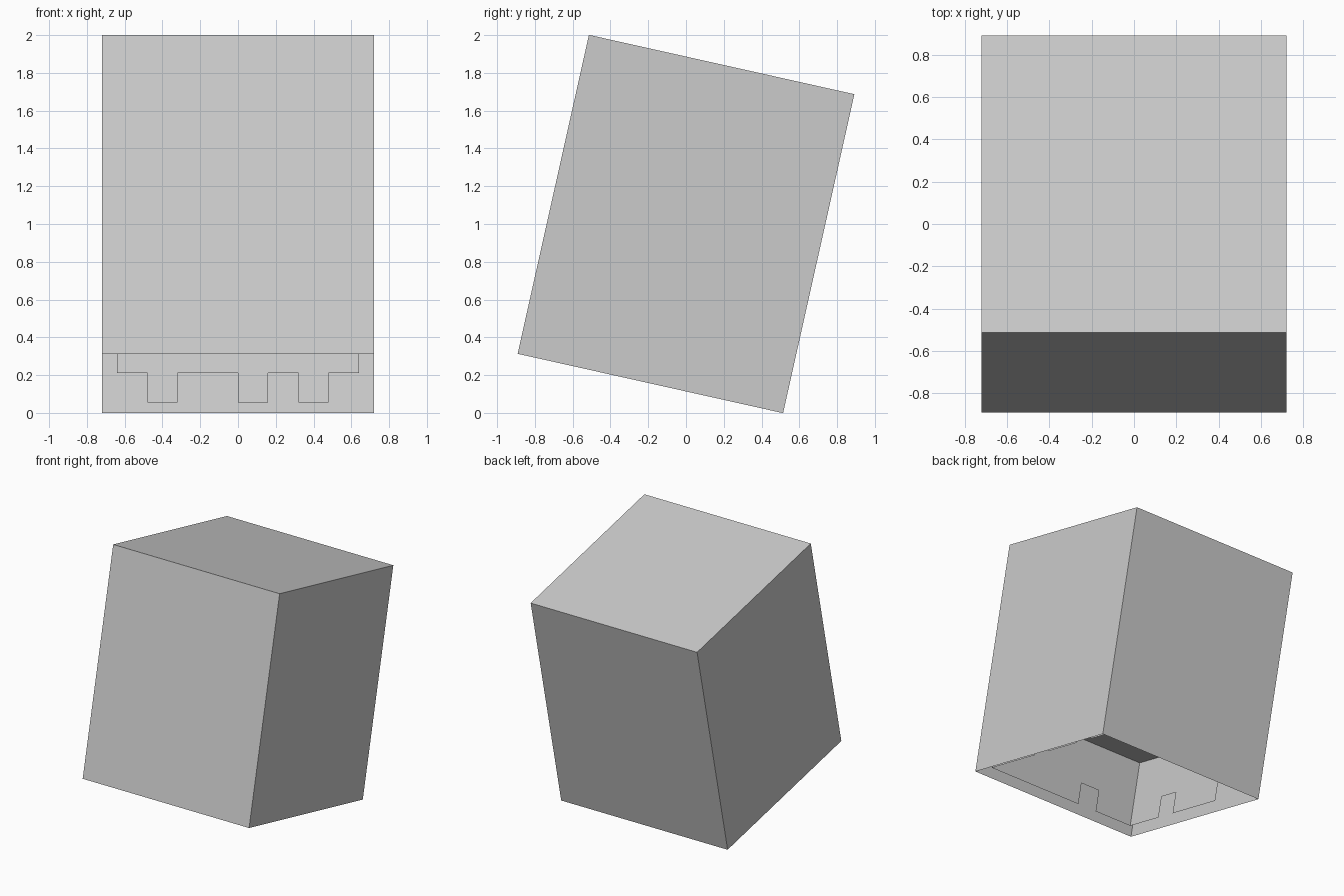
import bpy, bmesh, math
from mathutils import Matrix

if "Cube" in bpy.data.objects:
    bpy.data.objects.remove(bpy.data.objects["Cube"], do_unlink=True)

WIDTH, HEIGHT = 1.44, 1.73
STEP = 0.16            # width of one fringe column
HALF = 4 * STEP        # half width of the inner shell
HEM, NOTCH, CEILING = 0.04, 0.2, 0.52
TILT = Matrix.Translation((0, 0, 1)) @ Matrix.Rotation(math.radians(-12.6), 4, "X")
TILT = TILT @ Matrix.Translation((0, 0, -HEIGHT / 2))

grey = bpy.data.materials.new("light_grey")
grey.use_nodes = True
grey.diffuse_color = (0.6, 0.6, 0.6, 1)
grey.node_tree.nodes["Principled BSDF"].inputs["Base Color"].default_value = (0.6, 0.6, 0.6, 1)


def add_object(name, bm):
    mesh = bpy.data.meshes.new(name)
    bm.transform(TILT)
    bm.to_mesh(mesh)
    bm.free()
    mesh.materials.append(grey)
    bpy.context.collection.objects.link(bpy.data.objects.new(name, mesh))


# Outer shell: a thin box, open underneath
bm = bmesh.new()
bmesh.ops.create_cube(bm, size=1)
bmesh.ops.scale(bm, vec=(WIDTH, WIDTH, HEIGHT), verts=bm.verts)
bmesh.ops.translate(bm, vec=(0, 0, HEIGHT / 2), verts=bm.verts)
bmesh.ops.delete(bm, geom=[f for f in bm.faces if f.normal.z < -0.5], context="FACES_ONLY")
add_object("outer_shell", bm)

# Inner shell: four walls with a stepped fringe, listed by notched columns
walls = {
    "front": (lambda t, z: (t, -HALF, z), {2}),
    "back": (lambda t, z: (t, HALF, z), {0, 2, 3, 5, 7}),
    "left": (lambda t, z: (HALF, t, z), {3, 6}),
    "right": (lambda t, z: (-HALF, t, z), {2, 6, 7}),
}
bm = bmesh.new()
for place, notches in walls.values():
    for column in range(8):
        a = column * STEP - HALF
        b = a + STEP
        rows = [(NOTCH, CEILING)]
        if column not in notches:
            rows.append((HEM, NOTCH))
        for low, high in rows:
            corners = [(a, low), (b, low), (b, high), (a, high)]
            bm.faces.new([bm.verts.new(place(t, z)) for t, z in corners])
bmesh.ops.remove_doubles(bm, verts=bm.verts, dist=0.001)

# Ceiling closing the inner shell
rim = [e for e in bm.edges if all(abs(v.co.z - CEILING) < 0.001 for v in e.verts)]
bmesh.ops.contextual_create(bm, geom=rim)
bmesh.ops.recalc_face_normals(bm, faces=bm.faces)
bmesh.ops.reverse_faces(bm, faces=bm.faces)
add_object("inner_shell", bm)
